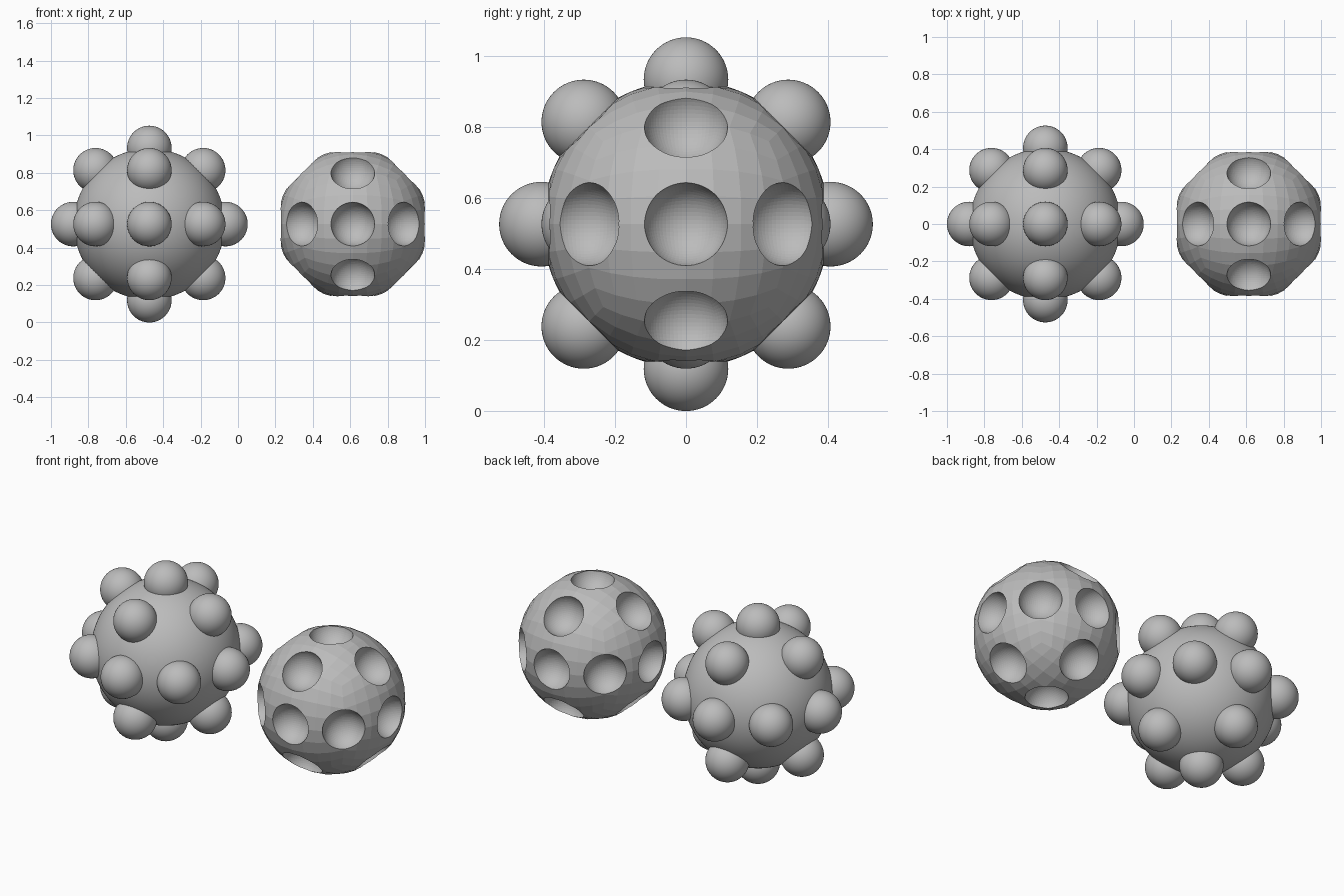
import bpy
import bmesh
from itertools import product
from mathutils import Vector

BODY, BALL, REACH = 0.404, 0.119, 0.407
HEIGHT = 0.526

cube = bpy.data.objects.get("Cube")
if cube:
    bpy.data.objects.remove(cube, do_unlink=True)

grey = bpy.data.materials.new("plain_grey")
grey.use_nodes = True
colour = (0.5, 0.5, 0.5, 1)
grey.diffuse_color = colour
grey.node_tree.nodes["Principled BSDF"].inputs["Base Color"].default_value = colour


def add_quad_sphere(bm, centre, radius, levels):
    """Cube refined and rounded into an even ball of quads."""
    part = bmesh.new()
    bmesh.ops.create_cube(part, size=1)
    for _ in range(levels):
        bmesh.ops.subdivide_edges(part, edges=part.edges[:], cuts=1, use_grid_fill=True)
        for v in part.verts:
            v.co.normalize()
    copies = {v: bm.verts.new(centre + v.co * radius) for v in part.verts}
    for f in part.faces:
        bm.faces.new([copies[v] for v in f.verts])
    part.free()


def make_object(name, bm, x, smooth):
    mesh = bpy.data.meshes.new(name)
    bm.to_mesh(mesh)
    bm.free()
    for p in mesh.polygons:
        p.use_smooth = smooth
    mesh.materials.append(grey)
    obj = bpy.data.objects.new(name, mesh)
    obj.location = (x, 0, HEIGHT)
    bpy.context.collection.objects.link(obj)
    return obj


def sphere(name, x, levels, smooth):
    bm = bmesh.new()
    add_quad_sphere(bm, Vector(), BODY, levels)
    return make_object(name, bm, x, smooth)


def ball_set(name, x):
    # Balls on the six axes and the twelve diagonals between them
    bm = bmesh.new()
    for d in product((-1, 0, 1), repeat=3):
        if 0 < sum(map(abs, d)) < 3:
            add_quad_sphere(bm, Vector(d).normalized() * REACH, BALL, 4)
    return make_object(name, bm, x, True)


# Studded sphere
sphere("studded_body", -0.474, 5, True)
ball_set("studs", -0.474)

# Dimpled sphere, with the same ball layout cut away
dimpled = sphere("dimpled_body", 0.614, 3, False)
cutter = ball_set("dimple_cutter", 0.614)
cutter.data.polygons.foreach_set("use_smooth", [False] * len(cutter.data.polygons))
cutter.hide_render = True
cut = dimpled.modifiers.new("dimples", "BOOLEAN")
cut.operation = "DIFFERENCE"
cut.solver = "EXACT"
cut.object = cutter

# Bake the cut and drop the cutter
bpy.context.view_layer.update()
baked = bpy.data.meshes.new_from_object(dimpled.evaluated_get(bpy.context.evaluated_depsgraph_get()))
dimpled.modifiers.clear()
dimpled.data = baked
bpy.data.objects.remove(cutter, do_unlink=True)
